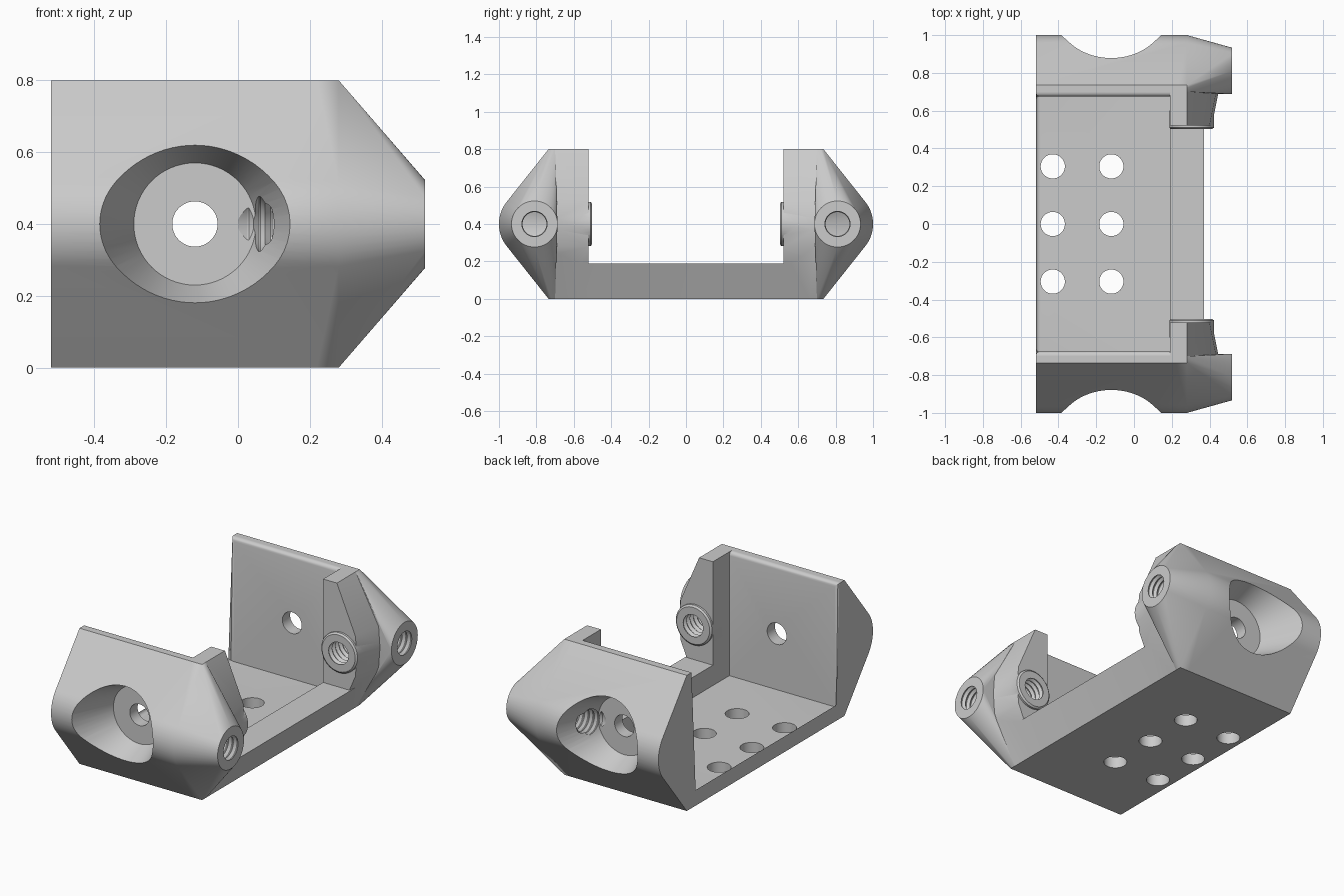
import bpy, bmesh, math
from mathutils import Vector

if "Cube" in bpy.data.objects:
    bpy.data.objects.remove(bpy.data.objects["Cube"])

grey = bpy.data.materials.new("plain grey")
grey.diffuse_color = (0.6, 0.6, 0.6, 1)
grey.use_nodes = True
grey.node_tree.nodes["Principled BSDF"].inputs["Base Color"].default_value = grey.diffuse_color


def make(name, bm):
    bmesh.ops.recalc_face_normals(bm, faces=bm.faces)
    me = bpy.data.meshes.new(name)
    bm.to_mesh(me)
    bm.free()
    ob = bpy.data.objects.new(name, me)
    me.materials.append(grey)
    bpy.context.collection.objects.link(ob)
    return ob


def loft(rings):
    """Closed solid through rings with equal point counts."""
    bm = bmesh.new()
    vs = [[bm.verts.new(p) for p in r] for r in rings]
    n = len(vs[0])
    for a, b in zip(vs, vs[1:]):
        for i in range(n):
            j = (i + 1) % n
            bm.faces.new((a[i], a[j], b[j], b[i]))
    bm.faces.new(vs[0])
    bm.faces.new(vs[-1])
    return bm


def lathe(name, profile, axis, u, v, n=48):
    """Turn (radius, position) pairs about a line along x or y."""
    rings = []
    for r, h in profile:
        ring = []
        for i in range(n):
            a = math.tau * i / n
            c, d = r * math.cos(a), r * math.sin(a)
            p = {'X': (h, u + c, v + d), 'Y': (u + c, h, v + d), 'Z': (u + c, v + d, h)}[axis]
            ring.append(p)
        rings.append(ring)
    return make(name, loft(rings))


def thread(start, end, pitch=0.032):
    """Ridged profile for threaded holes."""
    step = pitch if end > start else -pitch
    out = [(0.066, start)]
    for k in range(int(abs(end - start) / pitch)):
        h = start + k * step
        out += [(0.064, h + step * 0.2), (0.077, h + step * 0.6), (0.077, h + step * 0.75)]
    return out + [(0.064, end)]


def combine(target, tool, op):
    m = target.modifiers.new(op, 'BOOLEAN')
    m.operation, m.solver, m.object = op, 'EXACT', tool
    bpy.context.view_layer.objects.active = target
    bpy.ops.object.modifier_apply(modifier=m.name)
    bpy.data.objects.remove(tool, do_unlink=True)


# U-shaped tray with a rounded inner rim
T, IN, OUT = 0.07, 0.675, 0.735
section = [(-OUT, 0), (OUT, 0), (OUT, .8), (IN, .8), (IN, T), (-IN, T), (-IN, .8), (-OUT, .8)]
bm = loft([[(x, y, z) for y, z in section] for x in (-0.52, 0.22)])


def on_rim(e):
    c = (e.verts[0].co + e.verts[1].co) / 2
    inner = all(abs(abs(w.co.y) - IN) < 1e-4 for w in e.verts)
    return inner and (c.x < -0.51 or (c.z > 0.79 and abs(c.y) > 0.6))


bmesh.ops.bevel(bm, geom=[e for e in bm.edges if on_rim(e)], offset=0.022,
                segments=4, profile=0.5, affect='EDGES')
bracket = make("bracket", bm)

# raised front lip
lip = [(0.19, 0), (0.28, 0), (0.37, 0.19), (0.19, 0.19)]
combine(bracket, make("front_lip", loft([[(x, y, z) for x, z in lip] for y in (-.66, .66)])), 'UNION')


def flange_ring(y, xm):
    pts = [(0.19, 0), (0.28, 0), (xm, 0.28), (xm + .012, 0.4), (xm, 0.52), (0.28, 0.8), (0.19, 0.8)]
    return [(x, y, z) for x, z in pts]


CY, CZ, R = 0.81, 0.4, 0.19     # centre and radius of the rounded outer nose
for s in (-1, 1):
    # side body: pointed rounded section tapering to a round end
    d = Vector((OUT - CY, 0.8 - CZ))
    ang = d.angle(Vector((1, 0))) - math.acos(R / d.length)
    bm = bmesh.new()
    pts = [(0.70, 0), (OUT, 0), (OUT, 0.8), (0.70, 0.8)]
    pts += [(CY + R * math.cos(a), CZ + R * math.sin(a))
            for a in [ang * (k / 10 - 1) for k in range(21)]]
    for x in (-0.52, 0.28):
        for y, z in pts:
            bm.verts.new((x, s * y, z))
    for i in range(48):
        a = math.tau * i / 48
        bm.verts.new((0.52, s * (CY + 0.123 * math.cos(a)), CZ + 0.123 * math.sin(a)))
    bmesh.ops.convex_hull(bm, input=bm.verts)
    bmesh.ops.dissolve_limit(bm, angle_limit=0.002, verts=bm.verts, edges=bm.edges)
    combine(bracket, make("side_body", bm), 'UNION')

    # inward flange and its round boss
    combine(bracket, make("flange", loft([flange_ring(s * 0.522, 0.40),
                                          flange_ring(s * 0.72, 0.44)])), 'UNION')
    boss = [(0.108, s * 0.502), (0.118, s * 0.510), (0.118, s * 0.60)]
    combine(bracket, lathe("boss", boss, 'Y', 0.305, CZ), 'UNION')

    # conical recess and screw hole
    cone = [(0.17, s * 0.747), (0.17 + 0.375 * 0.303, s * 1.05)]
    combine(bracket, lathe("recess_cutter", cone, 'Y', -0.12, CZ, 64), 'DIFFERENCE')
    hole = [(0.063, s * 0.6), (0.063, s * 0.8)]
    combine(bracket, lathe("screw_cutter", hole, 'Y', -0.12, CZ), 'DIFFERENCE')

    # threaded holes
    combine(bracket, lathe("end_thread_cutter", thread(0.53, 0.0), 'X', s * CY, CZ, 32), 'DIFFERENCE')
    combine(bracket, lathe("boss_thread_cutter", thread(s * 0.495, s * 0.80), 'Y', 0.305, CZ, 32),
            'DIFFERENCE')

# floor holes
for x in (-0.43, -0.12):
    for y in (-0.305, 0, 0.305):
        combine(bracket, lathe("floor_cutter", [(0.064, -0.1), (0.064, 0.15)], 'Z', x, y), 'DIFFERENCE')

bpy.context.view_layer.objects.active = bracket
bracket.select_set(True)
bpy.ops.object.shade_smooth_by_angle(angle=math.radians(25))
